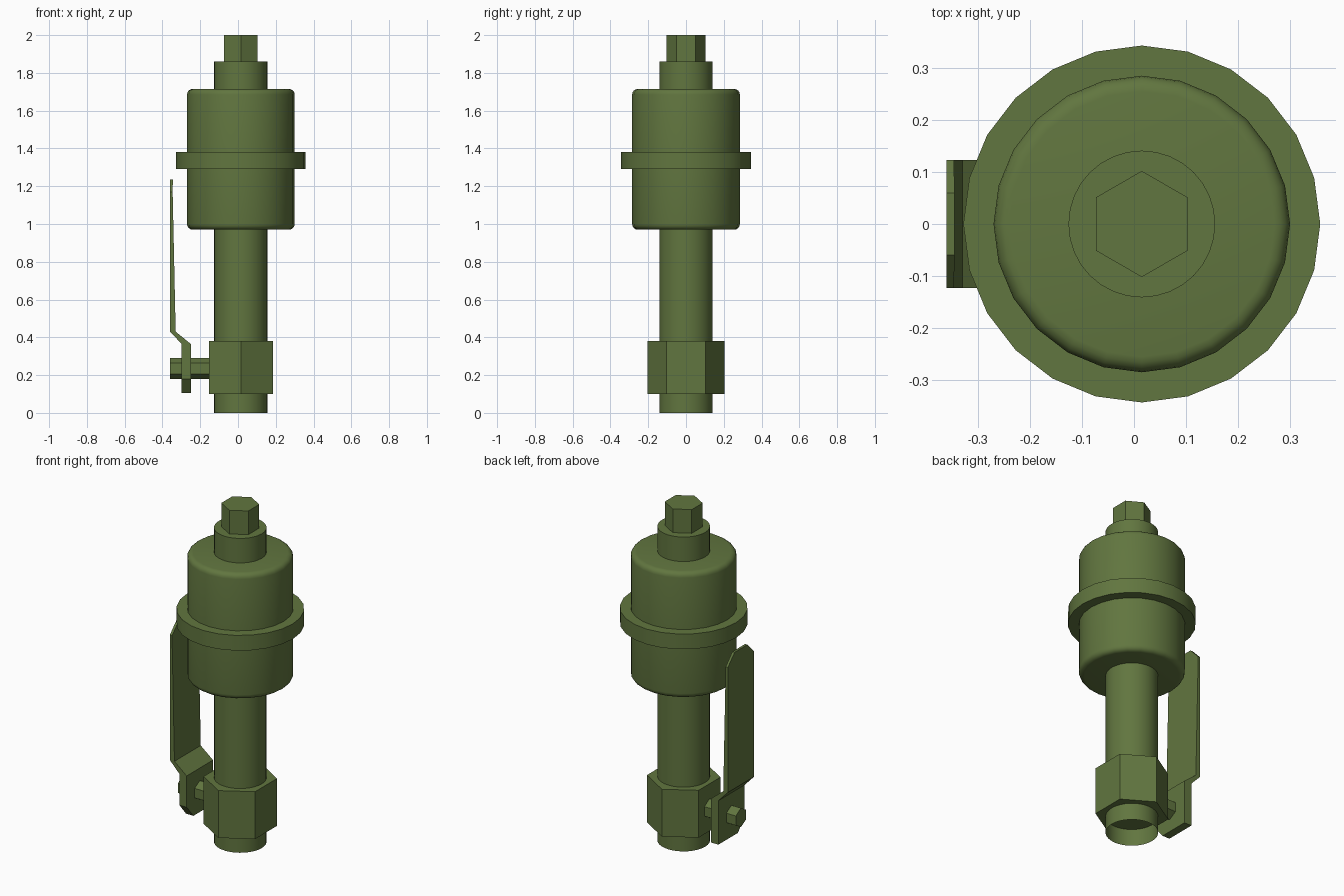
import bpy, bmesh, math
from mathutils import Matrix

if "Cube" in bpy.data.objects:
    bpy.data.objects.remove(bpy.data.objects["Cube"])

CX = 0.015  # shared vertical axis of the valve body

green = bpy.data.materials.new("olive_green")
green.diffuse_color = (0.12, 0.18, 0.05, 1)
green.use_nodes = True
green.node_tree.nodes["Principled BSDF"].inputs["Base Color"].default_value = green.diffuse_color


def finish(name, bm, smooth=False):
    bmesh.ops.recalc_face_normals(bm, faces=bm.faces[:])
    me = bpy.data.meshes.new(name)
    bm.to_mesh(me)
    bm.free()
    ob = bpy.data.objects.new(name, me)
    bpy.context.collection.objects.link(ob)
    me.materials.append(green)
    if smooth:
        bpy.ops.object.select_all(action='DESELECT')
        ob.select_set(True)
        bpy.context.view_layer.objects.active = ob
        bpy.ops.object.shade_smooth_by_angle(angle=math.radians(32))
    return ob


def lathe(name, profile, sides, cap_bottom=True, sx=1.0, smooth=True):
    """Stack rings of (radius, z); the first vertex points along +y."""
    bm = bmesh.new()
    rings = []
    for r, z in profile:
        rings.append([bm.verts.new((CX + sx * r * math.sin(2 * math.pi * i / sides),
                                    r * math.cos(2 * math.pi * i / sides), z))
                      for i in range(sides)])
    for a, b in zip(rings, rings[1:]):
        for i in range(sides):
            j = (i + 1) % sides
            bm.faces.new((a[i], a[j], b[j], b[i]))
    bm.faces.new(rings[-1])
    if cap_bottom:
        bm.faces.new(rings[0])
    return finish(name, bm, smooth)


# Rounded main housing
R, LOW, HIGH, B = 0.285, 0.97, 1.715, 0.03
arc = [math.radians(a) for a in (0, 22.5, 45, 67.5, 90)]
profile = [(R - B + B * math.sin(a), LOW + B - B * math.cos(a)) for a in arc]
profile += [(R - B + B * math.cos(a), HIGH - B + B * math.sin(a)) for a in arc]
lathe("housing", profile, 24)

# Flange, open-ended pipe, hex nut and top hex
lathe("flange", [(0.343, 1.29), (0.343, 1.38)], 24)
lathe("pipe", [(0.141, 0), (0.141, 1.86)], 32, cap_bottom=False)
lathe("hex_nut", [(0.204, 0.10), (0.204, 0.38)], 6, sx=0.957, smooth=False)
lathe("top_hex", [(0.102, 1.85), (0.102, 2.0)], 6, smooth=False)

# Hexagonal pivot bolt lying along x
bm = bmesh.new()
bmesh.ops.create_cone(bm, cap_ends=True, segments=6, radius1=0.056, radius2=0.056, depth=0.24)
bmesh.ops.rotate(bm, verts=bm.verts[:], matrix=Matrix.Rotation(math.pi / 2, 3, 'Y'))
# put a corner at the top
if max(v.co.z for v in bm.verts) < 0.053:
    bmesh.ops.rotate(bm, verts=bm.verts[:], matrix=Matrix.Rotation(math.pi / 6, 3, 'X'))
bmesh.ops.translate(bm, verts=bm.verts[:], vec=(-0.24, 0, 0.235))
finish("pivot_bolt", bm)

# Cranked lever: rows of (z, outer x, inner x, y min, y max)
rows = [(0.105, -0.298, -0.25, -0.06, 0.123),
        (0.18, -0.298, -0.25, -0.123, 0.123),
        (0.365, -0.298, -0.25, -0.123, 0.123),
        (0.43, -0.36, -0.33, -0.123, 0.123),
        (1.17, -0.36, -0.346, -0.123, 0.123),
        (1.235, -0.36, -0.345, -0.06, 0.06)]
bm = bmesh.new()
loops = [[bm.verts.new(p) for p in ((xo, y0, z), (xi, y0, z), (xi, y1, z), (xo, y1, z))]
         for z, xo, xi, y0, y1 in rows]
for a, b in zip(loops, loops[1:]):
    for i in range(4):
        j = (i + 1) % 4
        bm.faces.new((a[i], a[j], b[j], b[i]))
bm.faces.new(loops[0])
bm.faces.new(loops[-1])
finish("lever", bm)
